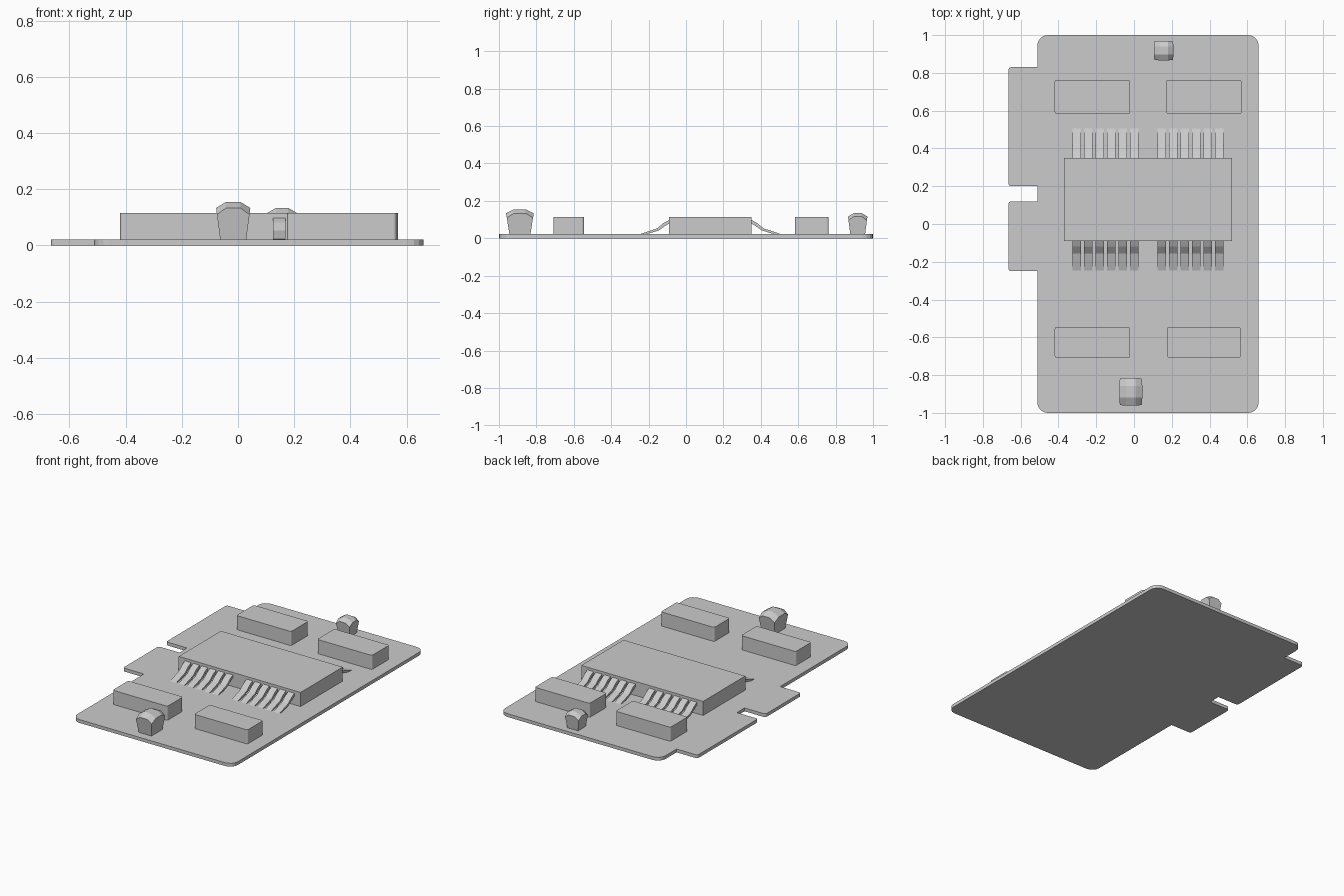
import bpy, bmesh, math
from mathutils import Vector

if "Cube" in bpy.data.objects:
    bpy.data.objects.remove(bpy.data.objects["Cube"])

BOARD_TOP = 0.022


def finish(bm, name):
    bmesh.ops.recalc_face_normals(bm, faces=bm.faces)
    me = bpy.data.meshes.new(name)
    bm.to_mesh(me)
    bm.free()
    ob = bpy.data.objects.new(name, me)
    bpy.context.collection.objects.link(ob)
    return ob


def rounded(points, steps=4):
    """Outline of (x, y, radius) with every corner replaced by a curve."""
    out = []
    for i, (x, y, r) in enumerate(points):
        p = Vector((x, y))
        if r == 0:
            out.append(p)
            continue
        a = p + (Vector(points[i - 1][:2]) - p).normalized() * r
        b = p + (Vector(points[(i + 1) % len(points)][:2]) - p).normalized() * r
        c = a + b - p
        start = math.atan2(a.y - c.y, a.x - c.x)
        turn = math.atan2(b.y - c.y, b.x - c.x) - start
        turn = (turn + math.pi) % (2 * math.pi) - math.pi
        for k in range(steps + 1):
            t = start + turn * k / steps
            out.append(c + Vector((math.cos(t), math.sin(t))) * r)
    return out


def prism(name, points, z0, z1):
    bm = bmesh.new()
    face = bm.faces.new([bm.verts.new((p.x, p.y, z0)) for p in rounded(points)])
    top = bmesh.ops.extrude_face_region(bm, geom=[face])["geom"]
    bmesh.ops.translate(bm, vec=(0, 0, z1 - z0),
                        verts=[v for v in top if isinstance(v, bmesh.types.BMVert)])
    # the extruded source face stays as the bottom cap
    if not face.is_valid:
        bmesh.ops.holes_fill(bm, edges=bm.edges)
    return finish(bm, name)


def block(name, x0, x1, y0, y1, z1, r=0.0):
    return prism(name, [(x0, y0, r), (x1, y0, r), (x1, y1, r), (x0, y1, r)], BOARD_TOP, z1)


# circuit board with two connector tabs on the left
prism("circuit_board", [
    (-0.512, -1, 0.055), (0.66, -1, 0.055), (0.66, 1, 0.055), (-0.512, 1, 0.055),
    (-0.512, 0.83, 0), (-0.665, 0.83, 0.015), (-0.665, 0.2, 0.015), (-0.512, 0.2, 0),
    (-0.512, 0.12, 0), (-0.665, 0.12, 0.015), (-0.665, -0.25, 0.015), (-0.512, -0.25, 0),
], 0, BOARD_TOP)

# main chip
block("main_chip", -0.37, 0.52, -0.09, 0.35, 0.115)

# four small chips
for name, x0, x1, y0, y1 in [
    ("back_left_chip", -0.42, -0.02, 0.583, 0.763),
    ("back_right_chip", 0.17, 0.57, 0.583, 0.763),
    ("front_left_chip", -0.42, -0.02, -0.708, -0.545),
    ("front_right_chip", 0.175, 0.565, -0.708, -0.545),
]:
    block(name, x0, x1, y0, y1, 0.115, 0.012)

# curved pins: side profile as (distance out from chip, height)
PIN = [(-0.01, 0.103), (0.03, 0.082), (0.065, 0.053), (0.105, 0.04), (0.155, 0.023),
       (0.14, 0.02), (0.1, 0.028), (0.055, 0.042), (0.022, 0.066), (-0.01, 0.084)]


def pins(name, y_edge, direction):
    bm = bmesh.new()
    for start in (-0.325, 0.125):
        for i in range(6):
            x = start + i * 0.061
            face = bm.faces.new([bm.verts.new((x, y_edge + direction * d, z)) for d, z in PIN])
            other = bm.faces.new([bm.verts.new((x + 0.045, v.co.y, v.co.z)) for v in face.verts])
            a, b = list(face.verts), list(other.verts)
            for k in range(len(a)):
                bm.faces.new((a[k - 1], a[k], b[k], b[k - 1]))
    return finish(bm, name)


pins("front_pins", -0.09, -1)
pins("back_pins", 0.35, 1)


# flared square capacitors with a faceted dome
def capacitor(name, cx, cy, hx, hy, height):
    z0 = BOARD_TOP
    steps = (-1, -0.42, 0.42, 1)
    bm = bmesh.new()

    def vert(u, v, t):
        flare = 0.76 + 0.24 * min(t / 0.84, 1)
        return bm.verts.new((cx + u * hx * flare, cy + v * hy * flare, z0 + t * height))

    # dome heights: inner points, edge points, corners
    level = {0: 1.0, 1: 0.84, 2: 0.66}
    top = [[vert(u, v, level[(abs(u) == 1) + (abs(v) == 1)]) for u in steps] for v in steps]
    low = [vert(u, v, 0) for u, v in ((-1, -1), (1, -1), (1, 1), (-1, 1))]
    for j in range(3):
        for i in range(3):
            bm.faces.new((top[j][i], top[j][i + 1], top[j + 1][i + 1], top[j + 1][i]))
    sides = [top[0], [r[3] for r in top], top[3][::-1], [r[0] for r in top][::-1]]
    for k, row in enumerate(sides):
        bm.faces.new([low[k], low[(k + 1) % 4]] + row[::-1])
    bm.faces.new(low[::-1])
    return finish(bm, name)


capacitor("front_capacitor", -0.017, -0.888, 0.061, 0.074, 0.133)
capacitor("back_capacitor", 0.157, 0.918, 0.052, 0.052, 0.112)
